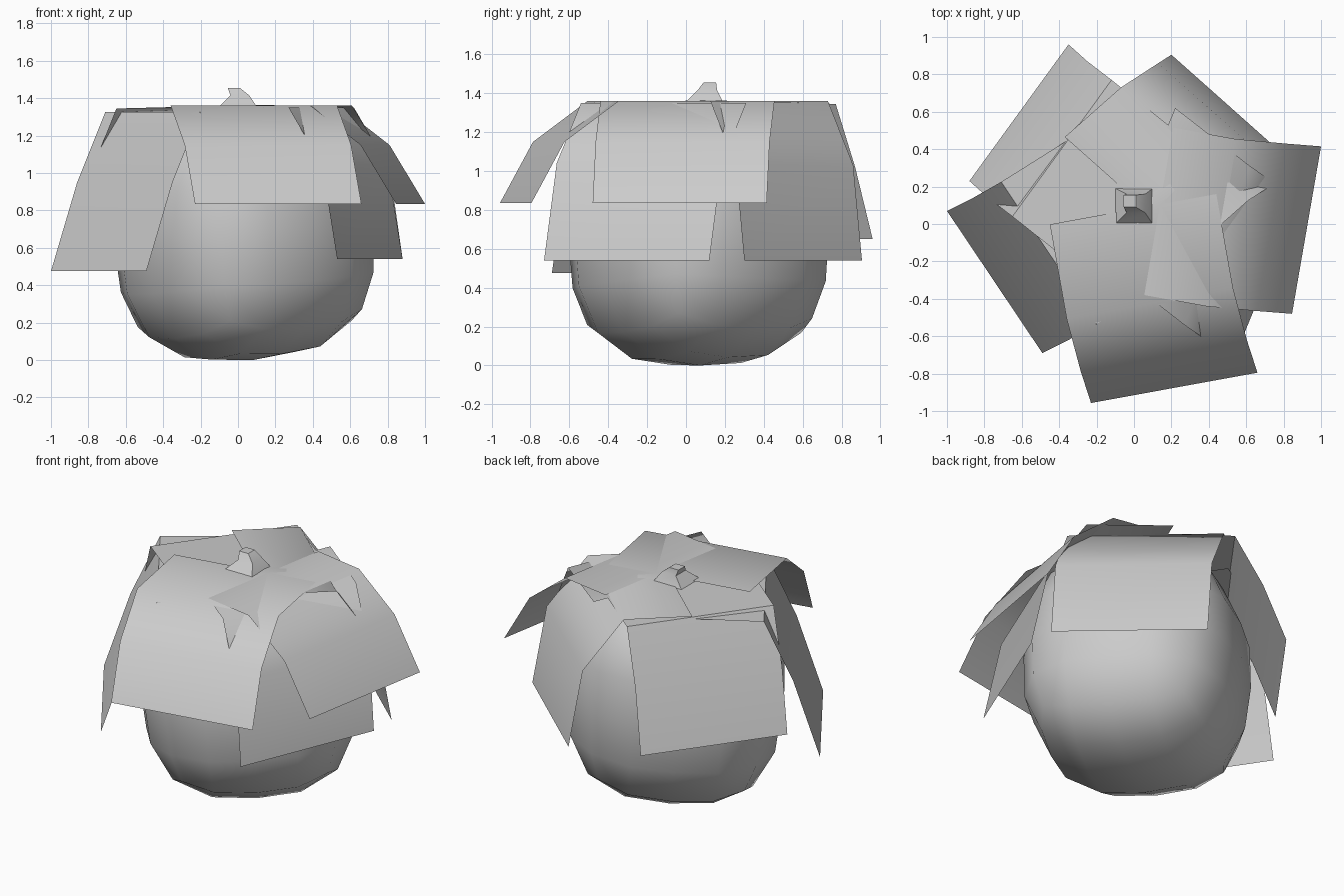
import bpy, bmesh
from math import radians
from mathutils import Vector

if "Cube" in bpy.data.objects:
    bpy.data.objects.remove(bpy.data.objects["Cube"])


def make_object(name, bm, angle=60):
    mesh = bpy.data.meshes.new(name)
    bm.to_mesh(mesh)
    bm.free()
    ob = bpy.data.objects.new(name, mesh)
    bpy.context.collection.objects.link(ob)
    bpy.ops.object.select_all(action='DESELECT')
    ob.select_set(True)
    bpy.context.view_layer.objects.active = ob
    bpy.ops.object.shade_smooth_by_angle(angle=radians(angle))
    return ob


# Boxy rounded fruit body: a smoothed cube swelled to a superellipsoid, turned and tilted
bpy.ops.mesh.primitive_cube_add(size=2)
body = bpy.context.object
body.name = "fruit_body"
body.modifiers.new("round", 'SUBSURF').levels = 2
bpy.ops.object.modifier_apply(modifier="round")
for v in body.data.vertices:
    v.co /= sum(abs(c) ** 2.75 for c in v.co) ** (1 / 2.75)
body.rotation_euler = (radians(-2), radians(-4), radians(35))
bpy.ops.object.transform_apply(rotation=True)
target_lo, target_hi = Vector((-0.665, -0.605, 0)), Vector((0.725, 0.735, 1.365))
verts = body.data.vertices
for i in range(3):
    lo = min(v.co[i] for v in verts)
    hi = max(v.co[i] for v in verts)
    for v in verts:
        t = (v.co[i] - lo) / (hi - lo)
        v.co[i] = target_lo[i] + t * (target_hi[i] - target_lo[i])
bpy.ops.object.shade_smooth_by_angle(angle=radians(60))


# Leaf: a strip swept from its outer end edge up and inward over the top
def leaf(name, p, q, path):
    bm = bmesh.new()
    rows = [[bm.verts.new((c[0] + dx, c[1] + dy, z)) for c in (p, q)]
            for dx, dy, z in path]
    for a, b in zip(rows, rows[1:]):
        f = bm.faces.new((a[0], a[1], b[1], b[0]))
        f.normal_update()
        if f.normal.z < 0:
            f.normal_flip()
    make_object(name, bm)


leaf("leaf_front", (-0.23, -0.957), (0.66, -0.795),
     [(0, 0, 0.835), (-0.055, 0.17, 1.15), (-0.13, 0.45, 1.36), (-0.22, 0.955, 1.361)])
leaf("leaf_right", (0.845, -0.48), (1.0, 0.415),
     [(0, 0, 0.835), (-0.19, 0.015, 1.15), (-0.46, 0.04, 1.36), (-0.79, 0.10, 1.361)])
leaf("leaf_back_right", (0.88, 0.3), (0.2, 0.905),
     [(0, 0, 0.54), (-0.07, -0.045, 1.03), (-0.27, -0.175, 1.36), (-0.57, -0.44, 1.36)])
leaf("leaf_back_left", (-0.35, 0.96), (-0.88, 0.23),
     [(0, 0, 0.65), (0.10, -0.09, 1.02), (0.23, -0.19, 1.345), (0.62, -0.5, 1.355)])
leaf("leaf_front_left", (-1.0, 0.07), (-0.49, -0.69),
     [(0, 0, 0.475), (0.14, 0.07, 0.95), (0.29, 0.155, 1.325), (0.68, 0.40, 1.335)])
leaf("leaf_front_right", (0.53, -0.73), (0.88, 0.12),
     [(0, 0, 0.54), (-0.08, 0.065, 1.04), (-0.26, 0.19, 1.35), (-0.66, 0.5, 1.355)])

# Stem: tapering square stub
bm = bmesh.new()
rings = []
for x0, x1, y0, y1, z in [(-0.10, 0.10, 0.0, 0.19, 1.355),
                          (-0.04, 0.06, 0.06, 0.16, 1.415),
                          (-0.055, 0.01, 0.09, 0.155, 1.455)]:
    rings.append([bm.verts.new(c) for c in
                  ((x0, y0, z), (x1, y0, z), (x1, y1, z), (x0, y1, z))])
for a, b in zip(rings, rings[1:]):
    for i in range(4):
        j = (i + 1) % 4
        bm.faces.new((a[i], a[j], b[j], b[i]))
bm.faces.new(rings[-1])
bm.faces.new(rings[0][::-1])
make_object("stem", bm, 30)
